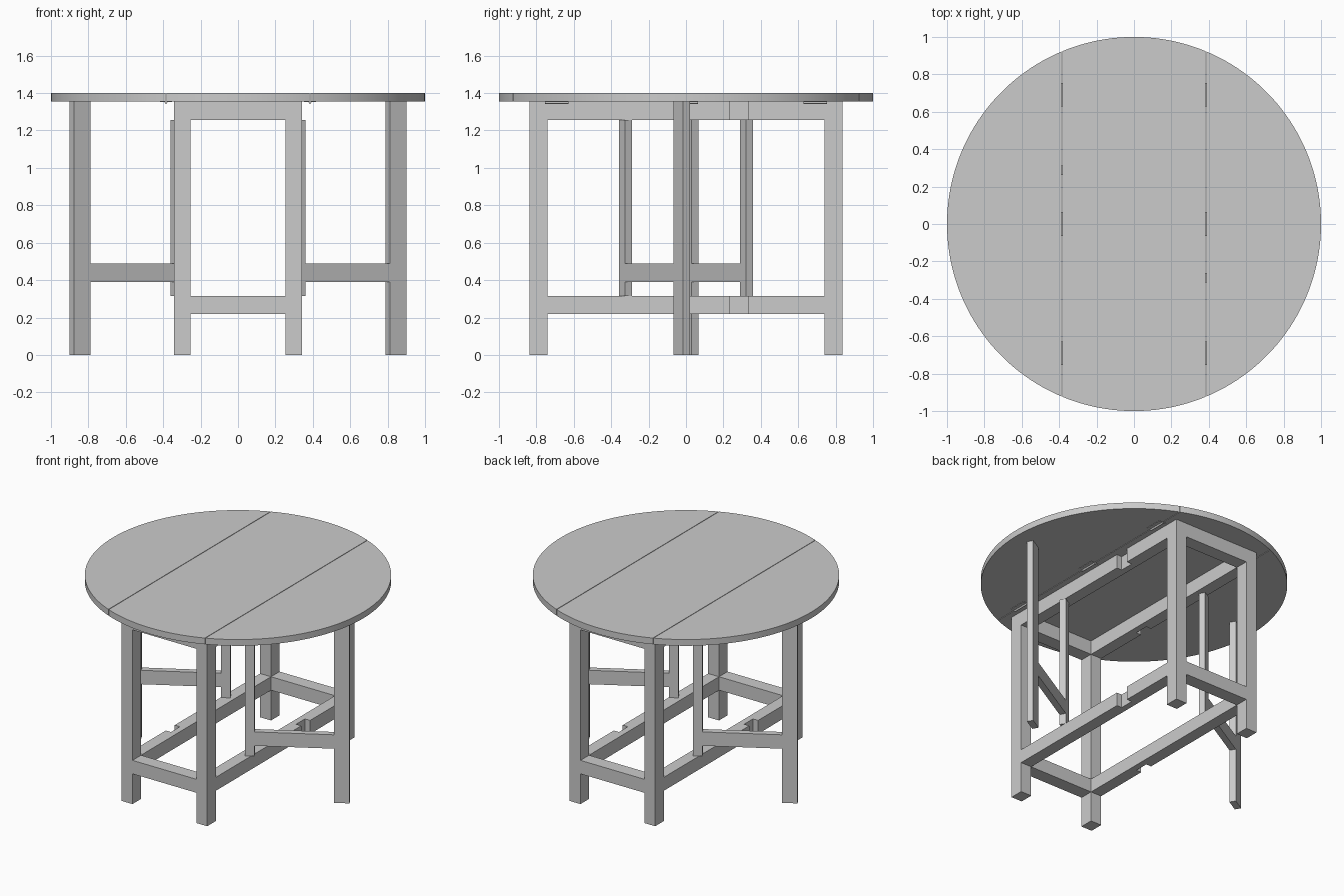
import bpy, bmesh
from math import acos, cos, sin, pi, radians
from mathutils import Matrix

if "Cube" in bpy.data.objects:
    bpy.data.objects.remove(bpy.data.objects["Cube"])

LX0, LX1 = 0.255, 0.341      # leg extent in x
LY0, LY1 = 0.74, 0.837       # leg extent in y
TOP0, TOP1 = 1.355, 1.40     # table top
UP = (1.255, TOP0)           # upper rails
LOW = (0.218, 0.315)         # lower rails
SEAM, GAP = 0.385, 0.002


def prism(name, pts, z0, z1, smooth=False):
    """Extrude an anticlockwise xy outline from z0 to z1."""
    bm = bmesh.new()
    face = bm.faces.new([bm.verts.new((x, y, z0)) for x, y in pts])
    ext = bmesh.ops.extrude_face_region(bm, geom=[face])
    bmesh.ops.translate(bm, vec=(0, 0, z1 - z0),
                        verts=[g for g in ext["geom"] if isinstance(g, bmesh.types.BMVert)])
    bmesh.ops.recalc_face_normals(bm, faces=bm.faces)
    mesh = bpy.data.meshes.new(name)
    bm.to_mesh(mesh)
    bm.free()
    ob = bpy.data.objects.new(name, mesh)
    bpy.context.collection.objects.link(ob)
    if smooth:
        bpy.context.view_layer.objects.active = ob
        ob.select_set(True)
        bpy.ops.object.shade_smooth_by_angle(angle=radians(30))
        ob.select_set(False)
    return ob


def rect(x0, x1, y0, y1):
    return [(x0, y0), (x1, y0), (x1, y1), (x0, y1)]


def arc(a0, a1, n):
    return [(cos(a0 + (a1 - a0) * i / n), sin(a0 + (a1 - a0) * i / n)) for i in range(n + 1)]


def turn(pts, s):
    """s = -1 turns the outline half a turn about the z axis."""
    return [(s * x, s * y) for x, y in pts]


# Round top: fixed centre board and two drop leaves
c = acos(SEAM - GAP)
prism("centre_top", arc(c, pi - c, 32) + arc(pi + c, 2 * pi - c, 32), TOP0, TOP1, True)
a = acos(SEAM + GAP)
for side, s in (("right", 1), ("left", -1)):
    prism(side + "_leaf", turn(arc(-a, a, 64), s), TOP0, TOP1, True)

# Four fixed legs
for sx in (-1, 1):
    for sy in (-1, 1):
        xs, ys = sorted((sx * LX0, sx * LX1)), sorted((sy * LY0, sy * LY1))
        prism("fixed_leg", rect(*xs, *ys), 0, TOP0)

# Rails: plain at the ends, notched along the sides for the folded gate legs
N0, N1, ND = 0.233, 0.334, 0.30
side_rail = [(LX0, -LY0), (LX1, -LY0), (LX1, N0), (ND, N0),
             (ND, N1), (LX1, N1), (LX1, LY0), (LX0, LY0)]
for level, z in (("upper", UP), ("lower", LOW)):
    for s in (1, -1):
        prism(level + "_end_rail", turn(rect(-LX0, LX0, LY0, LY1), s), *z)
        prism(level + "_side_rail", turn(side_rail, s), *z)

# Swinging gates, opened 30 degrees: pivot post, bar and gate leg
PX, PY, ANG, T, REACH = 0.3225, -0.3235, radians(30), 0.044, 0.603


def gate_rect(u0, u1, s):
    pts = rect(u0, u1, -T / 2, T / 2)
    return turn([(PX + u * cos(ANG) - v * sin(ANG), PY + u * sin(ANG) + v * cos(ANG))
                 for u, v in pts], s)


for side, s in (("right", 1), ("left", -1)):
    prism(side + "_gate_post", gate_rect(-0.031, 0.031, s), LOW[1], UP[0])
    prism(side + "_gate_bar", gate_rect(0.031, REACH - 0.051, s), 0.39, 0.49)
    prism(side + "_gate_leg", gate_rect(REACH - 0.051, REACH + 0.051, s), 0, TOP0)

# Hinges under the seams: flat plate and round knuckle
for sx in (-1, 1):
    for y in (-0.69, 0, 0.69):
        x = sx * SEAM
        prism("hinge_plate", rect(x - 0.031, x + 0.031, y - 0.063, y + 0.063), TOP0 - 0.003, TOP0)
        bm = bmesh.new()
        bmesh.ops.create_cone(bm, cap_ends=True, segments=12, radius1=0.007, radius2=0.007, depth=0.126,
                              matrix=Matrix.Translation((x, y, TOP0 - 0.006)) @ Matrix.Rotation(pi / 2, 4, 'X'))
        mesh = bpy.data.meshes.new("hinge_knuckle")
        bm.to_mesh(mesh)
        bm.free()
        bpy.context.collection.objects.link(bpy.data.objects.new("hinge_knuckle", mesh))
